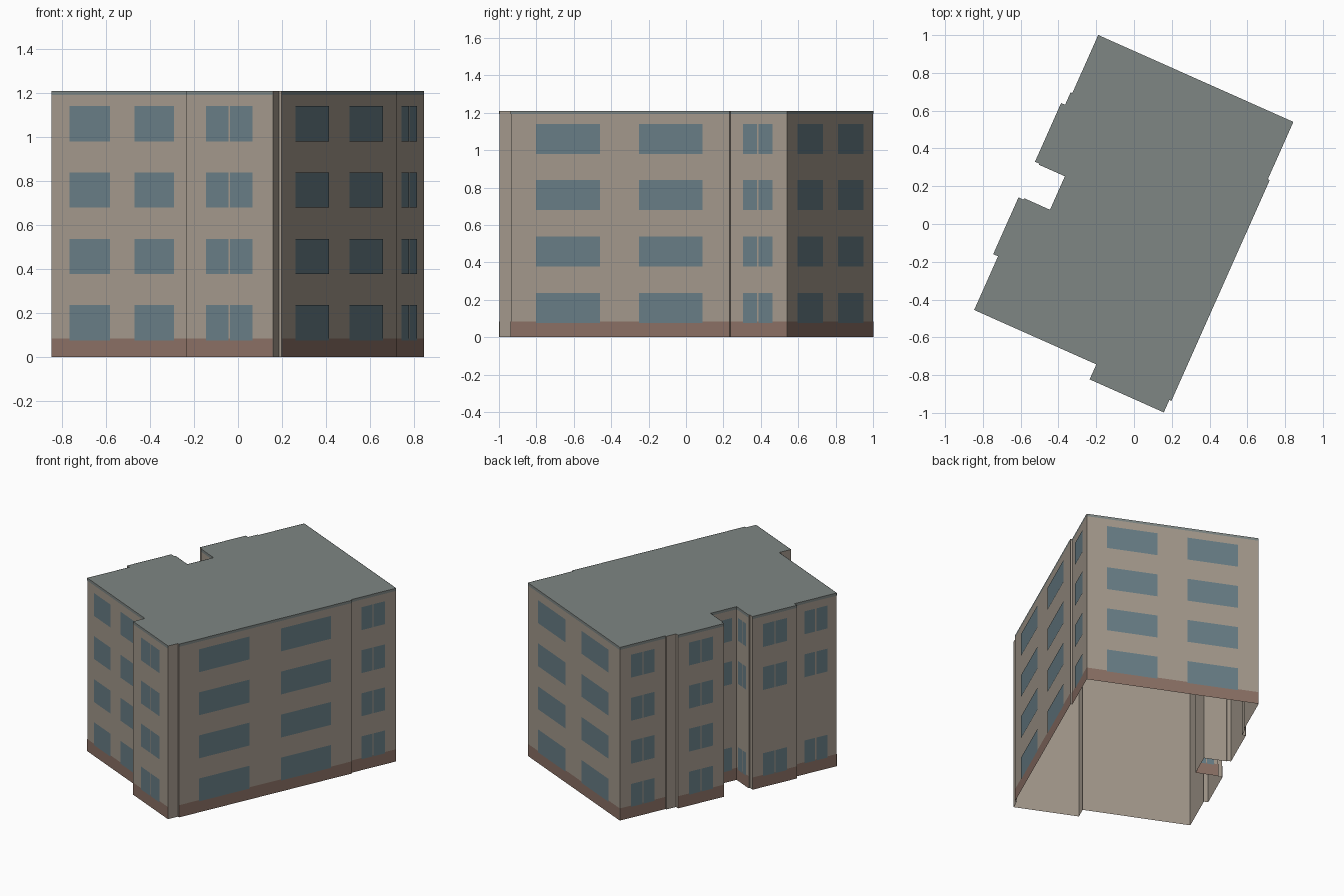
import bpy, math
from mathutils import Matrix

if "Cube" in bpy.data.objects:
    bpy.data.objects.remove(bpy.data.objects["Cube"])

H = 1.21
ROT = Matrix.Rotation(math.radians(-24), 4, 'Z')

# Footprint in the building's own axes, counter-clockwise from the front right corner
PLAN = [(.55, -.847), (.55, -.775), (.562, -.775), (.562, .505), (.551, .505),
        (.551, .837), (-.58, .837), (-.58, .5), (-.59, .5), (-.59, .428),
        (-.613, .428), (-.613, .088), (-.587, .088), (-.587, .082), (-.437, .082),
        (-.437, -.112), (-.587, -.112), (-.587, -.12), (-.616, -.12), (-.616, -.449),
        (-.588, -.449), (-.588, -.76), (.12, -.76), (.12, -.847)]
N = len(PLAN)


def material(name, rgb):
    m = bpy.data.materials.new(name)
    m.diffuse_color = (*rgb, 1)
    m.use_nodes = True
    m.node_tree.nodes["Principled BSDF"].inputs["Base Color"].default_value = m.diffuse_color
    return m


def make(name, verts, faces, mat):
    me = bpy.data.meshes.new(name)
    me.from_pydata(verts, [], faces)
    me.transform(ROT)
    me.materials.append(mat)
    ob = bpy.data.objects.new(name, me)
    bpy.context.collection.objects.link(ob)
    return ob


def panel(verts, faces, wall, z0, z1, off, span=None):
    """Quad lying just outside one wall; span is measured along the wall's axis."""
    p, q = PLAN[wall], PLAN[(wall + 1) % N]
    ax = 0 if abs(q[0] - p[0]) > abs(q[1] - p[1]) else 1
    d = 1 if q[ax] > p[ax] else -1
    a, b = sorted(span or (p[ax], q[ax]), reverse=d < 0)
    side = p[1 - ax] + off * d * (1 if ax == 1 else -1)
    n = len(verts)
    for t, z in ((a, z0), (b, z0), (b, z1), (a, z1)):
        verts.append((t, side, z) if ax == 0 else (side, t, z))
    faces.append((n, n + 1, n + 2, n + 3))


def pair(a, b):
    m = (a + b) / 2
    return [(a, m - .004), (m + .004, b)]


beige = material("plaster", (.37, .32, .265))
glass = material("glass", (.14, .21, .24))
brick = material("brick", (.26, .165, .13))
slate = material("roofing", (.21, .24, .23))

# Wall shell, open underneath, and flat roof
make("walls", [(x, y, 0) for x, y in PLAN] + [(x, y, H) for x, y in PLAN],
     [(i, (i + 1) % N, (i + 1) % N + N, i + N) for i in range(N)], beige)
make("roof", [(x, y, H) for x, y in PLAN], [tuple(range(N))], slate)

# Windows per wall: spans and storeys
ALL, SKIP = (0, 1, 2, 3), (0, 2, 3)
WINDOWS = [
    (2, [(-.626, -.253), (-.023, .349)], ALL),     # long right wall
    (4, pair(.579, .754), ALL),                    # right wall, back bay
    (5, [(.087, .42), (-.445, -.113)], ALL),       # back wall
    (6, pair(.582, .757), ALL),                    # left wall, back bay
    (10, pair(.17, .347), ALL),
    (13, pair(-.558, -.46), SKIP),                 # courtyard notch
    (14, [(-.075, .047)], SKIP),
    (15, pair(-.558, -.46), SKIP),
    (18, pair(-.375, -.197), SKIP),
    (20, pair(-.689, -.519), SKIP),                # left wall, front bay
    (21, [(-.499, -.297), (-.176, .021)], ALL),    # front wall
    (23, pair(.22, .45), ALL),
]
wv, wf = [], []
for wall, spans, rows in WINDOWS:
    for r in rows:
        for s in spans:
            panel(wv, wf, wall, .077 + .301 * r, .237 + .301 * r, .003, s)
make("windows", wv, wf, glass)

# Brick plinth and roof edge strip on the main walls, leaving the piers plain
bv, bf, cv, cf = [], [], [], []
for wall, _, _ in WINDOWS:
    panel(bv, bf, wall, 0, .085, .0015)
    panel(cv, cf, wall, 1.192, H, .0015)
make("brick_plinth", bv, bf, brick)
make("roof_edge", cv, cf, slate)
